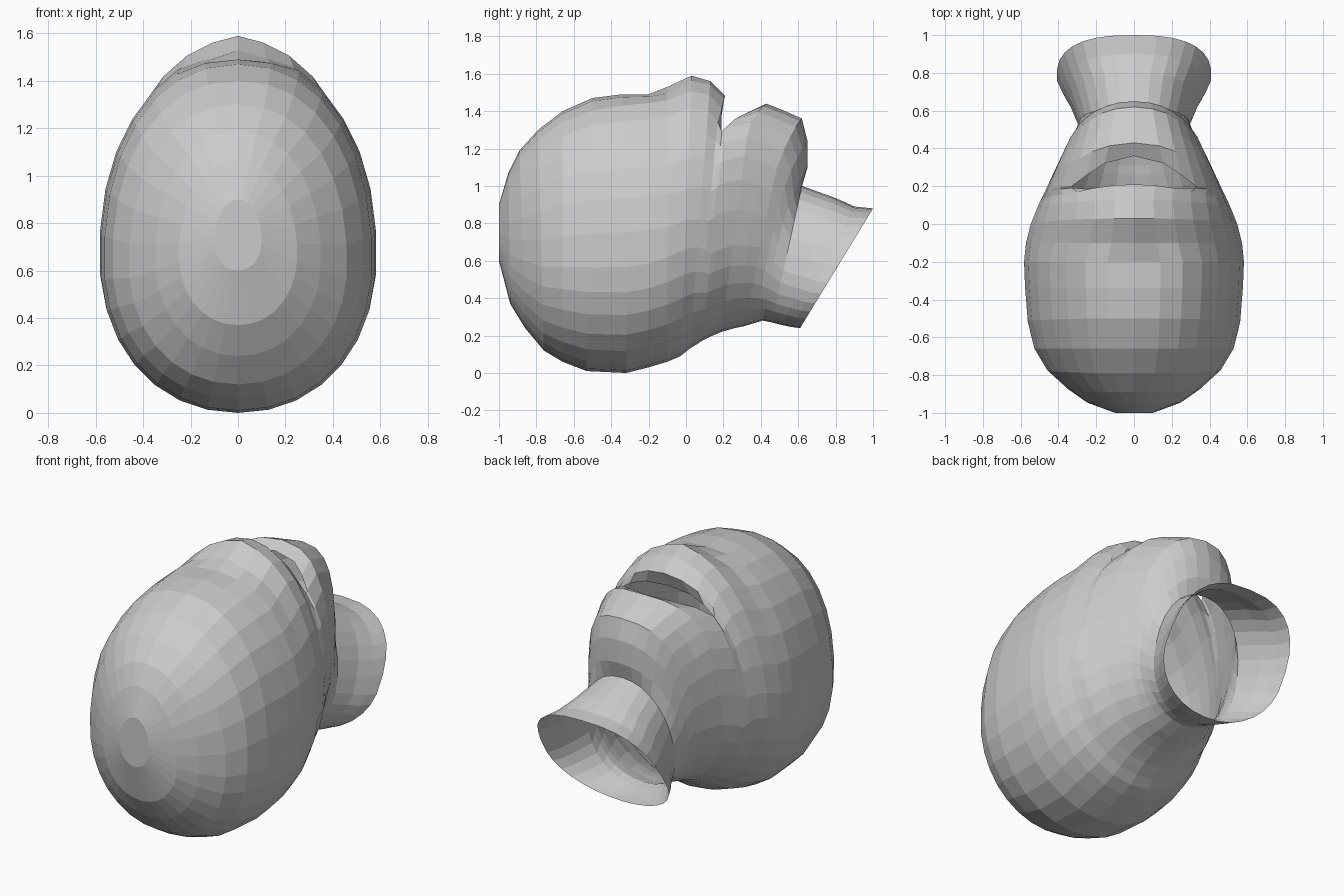
import bpy
import bmesh
from math import sin, cos, pi, exp, copysign

default_cube = bpy.data.objects.get("Cube")
if default_cube:
    bpy.data.objects.remove(default_cube, do_unlink=True)

SEGMENTS = 30
MOUTH_HALF = 0.31
LOWER_ROUNDNESS = 2.1

# Cross-sections from front to back:
# top y, top z, bottom y, bottom z, half width, roundness of the upper half
FRONT = [
    (-1, .9, -1, .6, .1, 2),
    (-.95, 1.07, -.94, .37, .25, 2),
    (-.89, 1.19, -.86, .24, .35, 2.1),
    (-.79, 1.3, -.76, .12, .46, 2.2),
    (-.66, 1.4, -.66, .06, .53, 2.2),
    (-.5, 1.47, -.53, .01, .565, 2.2),
    (-.34, 1.49, -.32, 0, .58, 2.2),
    (-.2, 1.49, -.2, .03, .585, 2.2),
    (-.1, 1.53, -.1, .06, .575, 2),
    (.03, 1.59, -.03, .09, .55, 1.9),
    (.13, 1.56, .02, .13, .52, 1.95),
]
LIP = (.18, 1.48, .06, .155, .5, 2.1)
LIP_UNDER = (.2, 1.39, .09, .175, .485, 2.7)
MOUTH_BACK = (.21, 1.4, .12, .19, .475, 2.8)
DOME = [
    (.35, 1.44, .19, .22, .425, 2.7),
    (.45, 1.4, .26, .24, .385, 2.6),
    (.54, 1.36, .31, .25, .35, 2.5),
    (.57, 1.24, .36, .265, .325, 2.4),
    (.57, 1.1, .41, .28, .31, 2.3),
]
NECK = [
    (.62, 1, .46, .27, .295, 2.2),
    (.8, .935, .52, .255, .34, 2.3),
    (.9, .89, .57, .245, .38, 2.5),
    (1, .88, .61, .24, .41, 2.6),
]


def power(value, exponent):
    return copysign(abs(value) ** exponent, value)


def make_ring(bm, section, bow=0.0):
    """Add one tilted rounded ring; bow pushes the crown along y."""
    top_y, top_z, low_y, low_z, width, upper_roundness = section
    height = top_z - low_z
    middle = low_z + height * 0.43
    ring = []
    for i in range(SEGMENTS):
        angle = 2 * pi * i / SEGMENTS
        upper = cos(angle) > 0
        exponent = 2 / (upper_roundness if upper else LOWER_ROUNDNESS)
        x = width * power(sin(angle), exponent)
        rise = power(cos(angle), exponent)
        z = middle + rise * (top_z - middle if upper else middle - low_z)
        y = low_y + (top_y - low_y) * (z - low_z) / height
        if upper:
            y += bow * max(0, 1 - (x / MOUTH_HALF) ** 2)
            # paired swellings and the groove between them
            distance = (abs(x) - .27) ** 2 + (y + .22) ** 2
            z += .02 * exp(-distance / .012)
            z -= .03 * exp(-((abs(x) - .14) ** 2 + (y + .05) ** 2) / .006)
        ring.append(bm.verts.new((x, y, z)))
    return ring


def bridge(bm, first, second, open_crown=False):
    for i in range(SEGMENTS):
        j = (i + 1) % SEGMENTS
        corners = (first[i], first[j], second[j], second[i])
        centre_x = sum(v.co.x for v in corners) / 4
        crown = min(v.co.z for v in corners) > 1
        if open_crown and crown and abs(centre_x) < MOUTH_HALF:
            continue
        bm.faces.new(corners)


# Grey surface
grey = bpy.data.materials.new("plain_grey")
grey.use_nodes = True
colour = (0.6, 0.6, 0.6, 1)
grey.diffuse_color = colour
grey.node_tree.nodes["Principled BSDF"].inputs["Base Color"].default_value = colour

# Hollow shell with hooded slot on top and flared open neck at the back
bm = bmesh.new()
rings = [make_ring(bm, s) for s in FRONT]
rings.append(make_ring(bm, LIP, .03))
rings.append(make_ring(bm, LIP_UNDER, -.03))
slot = len(rings) - 1
rings.append(make_ring(bm, MOUTH_BACK, .15))
rings += [make_ring(bm, s, .08) for s in DOME]
rings += [make_ring(bm, s) for s in NECK]
for k in range(len(rings) - 1):
    bridge(bm, rings[k], rings[k + 1], open_crown=(k == slot))

# Closed front end
bm.faces.new(rings[0])
bmesh.ops.recalc_face_normals(bm, faces=bm.faces)
nose = min(bm.faces, key=lambda f: f.calc_center_median().y)
if nose.normal.y > 0:
    bmesh.ops.reverse_faces(bm, faces=bm.faces)

mesh = bpy.data.meshes.new("hollow_shell")
bm.to_mesh(mesh)
bm.free()
mesh.materials.append(grey)
shell = bpy.data.objects.new("hollow_shell", mesh)
bpy.context.collection.objects.link(shell)
